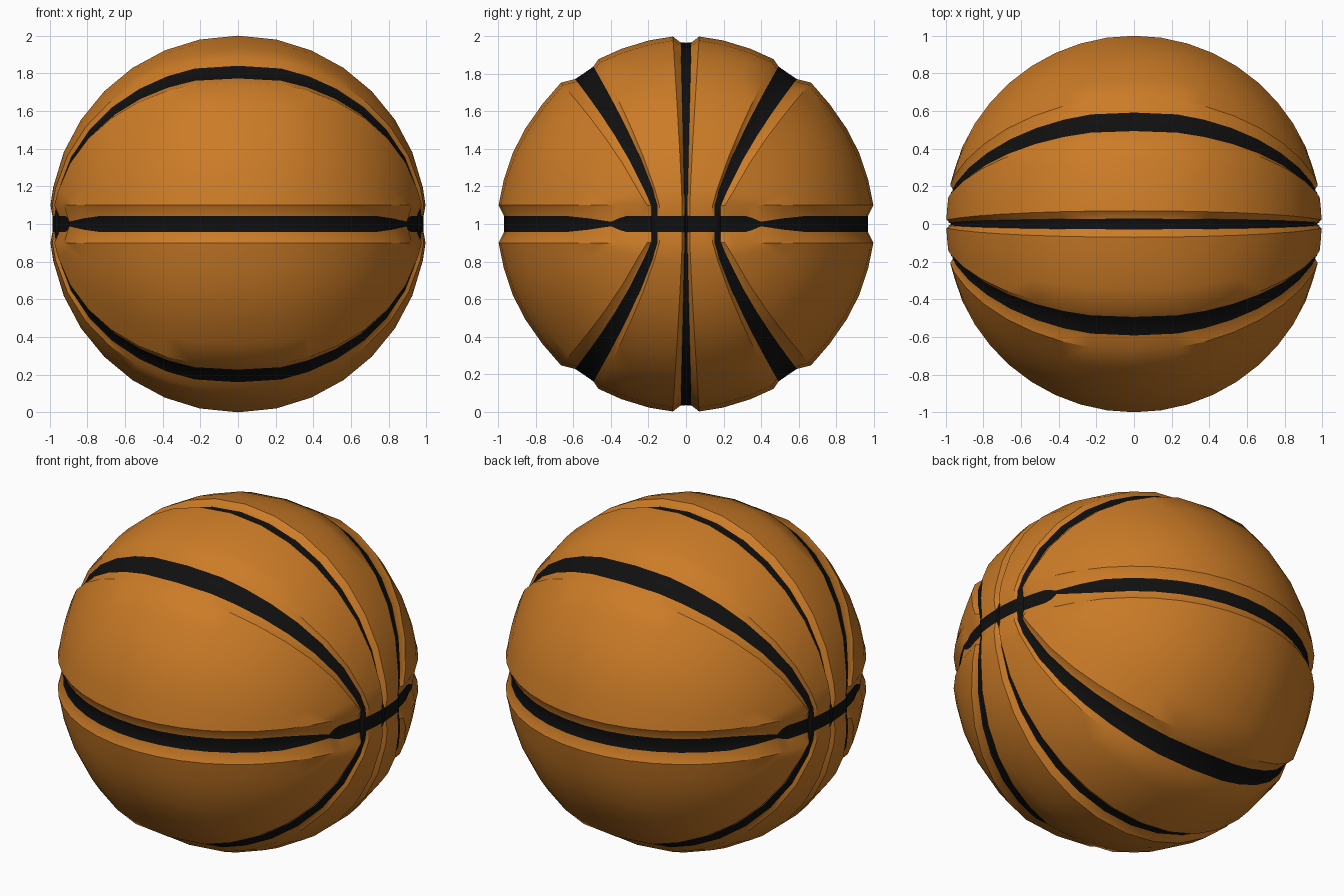
import bpy, bmesh, math
from mathutils import Vector

if "Cube" in bpy.data.objects:
    bpy.data.objects.remove(bpy.data.objects["Cube"])


def material(name, rgb, rough):
    m = bpy.data.materials.new(name)
    m.use_nodes = True
    m.diffuse_color = (*rgb, 1)
    bsdf = m.node_tree.nodes["Principled BSDF"]
    bsdf.inputs["Base Color"].default_value = (*rgb, 1)
    bsdf.inputs["Roughness"].default_value = rough
    return m


orange = material("orange rubber", (0.6, 0.2, 0.02), 0.6)
black = material("black seam", (0.005, 0.005, 0.005), 0.6)
ORANGE, BLACK = 0, 1

# Cross-section from middle seam to side seam to equator:
# (panel, fraction, radius, colour of the next strip)
ROWS = [
    ("mid", 0.0, 0.966, BLACK), ("mid", 0.05, 0.968, ORANGE),
    ("mid", 0.12, 1.002, ORANGE), ("mid", 0.34, 1.0, ORANGE),
    ("mid", 0.6, 1.0, ORANGE), ("mid", 0.83, 1.004, ORANGE),
    ("mid", 0.9, 0.984, BLACK), ("mid", 1.0, 0.983, BLACK),
    ("front", 0.07, 0.984, ORANGE), ("front", 0.15, 1.016, ORANGE),
    ("front", 0.32, 1.004, ORANGE), ("front", 0.5, 1.0, ORANGE),
    ("front", 0.67, 1.0, ORANGE), ("front", 0.84, 1.0, ORANGE),
    ("front", 1.0, 1.004, ORANGE),
]
COLS = 8
LIP = 0.1            # height where the equator groove begins
SEAM = 0.042         # half width of the equator seam


def column_curves(i):
    """Unit points on the middle seam, side seam and equator lip."""
    c = math.cos(math.radians(11.25 * i)) if i < COLS else LIP
    middle = Vector((math.sqrt(1 - c * c), 0, c))
    z = c * (1 - 0.18 * c)
    y = 0.15 + 0.4 * (z / 0.82) ** 1.4
    side = Vector((math.sqrt(max(0, 1 - y * y - z * z)), -y, z))
    a = math.radians(66 * i / COLS)
    flat = math.sqrt(1 - LIP * LIP)
    lip = Vector((flat * math.sin(a), -flat * math.cos(a), LIP))
    return middle, side.normalized(), lip, c


bm = bmesh.new()

# Panel grid for one eighth of the ball
grid = []
for i in range(COLS + 1):
    middle, side, lip, c = column_curves(i)
    column = []
    for panel, t, r, _ in ROWS:
        p = middle.slerp(side, t) if panel == "mid" else side.slerp(lip, t)
        if r > 1:
            r = 1 + (r - 1) * c if t < 1 else r
        column.append(bm.verts.new(p * r))
    grid.append(column)
for v in grid[0]:
    v.co.x = 0

for a, b in zip(grid, grid[1:]):
    for j in range(len(ROWS) - 1):
        f = bm.faces.new((a[j], a[j + 1], b[j + 1], b[j]))
        f.material_index = ROWS[j][3]

# Equator groove: a strip dropped from the open lower edge of the grid
path, colours = list(grid[-1]), [r[3] for r in ROWS[:-1]]
path += [col[-1] for col in reversed(grid[:-1])]
colours += [ORANGE] * COLS
corner = len(ROWS) - 1
floor, centre = [], []
for k, v in enumerate(path):
    half = SEAM
    radius = 0.985 if 0 < k < 8 else 0.97
    if k == corner:                      # pinch where the grooves meet
        half, radius = 0.012, 0.982
    elif abs(k - corner) == 1:
        half = 0.03
    d = Vector((v.co.x, v.co.y, 0)).normalized() * radius
    floor.append(bm.verts.new(d + Vector((0, 0, half))))
    centre.append(bm.verts.new(d))
for k, colour in enumerate(colours):
    f = bm.faces.new((path[k], path[k + 1], floor[k + 1], floor[k]))
    f.material_index = colour
    f = bm.faces.new((floor[k], floor[k + 1], centre[k + 1], centre[k]))
    f.material_index = BLACK

bmesh.ops.recalc_face_normals(bm, faces=bm.faces)
if sum(f.normal.dot(f.calc_center_median()) for f in bm.faces) < 0:
    bmesh.ops.reverse_faces(bm, faces=bm.faces)

mesh = bpy.data.meshes.new("ball")
bm.to_mesh(mesh)
bm.free()
mesh.materials.append(orange)
mesh.materials.append(black)
ball = bpy.data.objects.new("ball", mesh)
bpy.context.collection.objects.link(ball)
ball.location.z = 1

# Mirror the eighth into the full ball
mirror = ball.modifiers.new("mirror", "MIRROR")
mirror.use_axis = (True, True, True)
mirror.use_mirror_merge = True
mirror.merge_threshold = 0.0005
bpy.context.view_layer.objects.active = ball
ball.select_set(True)
bpy.ops.object.modifier_apply(modifier=mirror.name)
bpy.ops.object.shade_smooth_by_angle(angle=math.radians(35))
